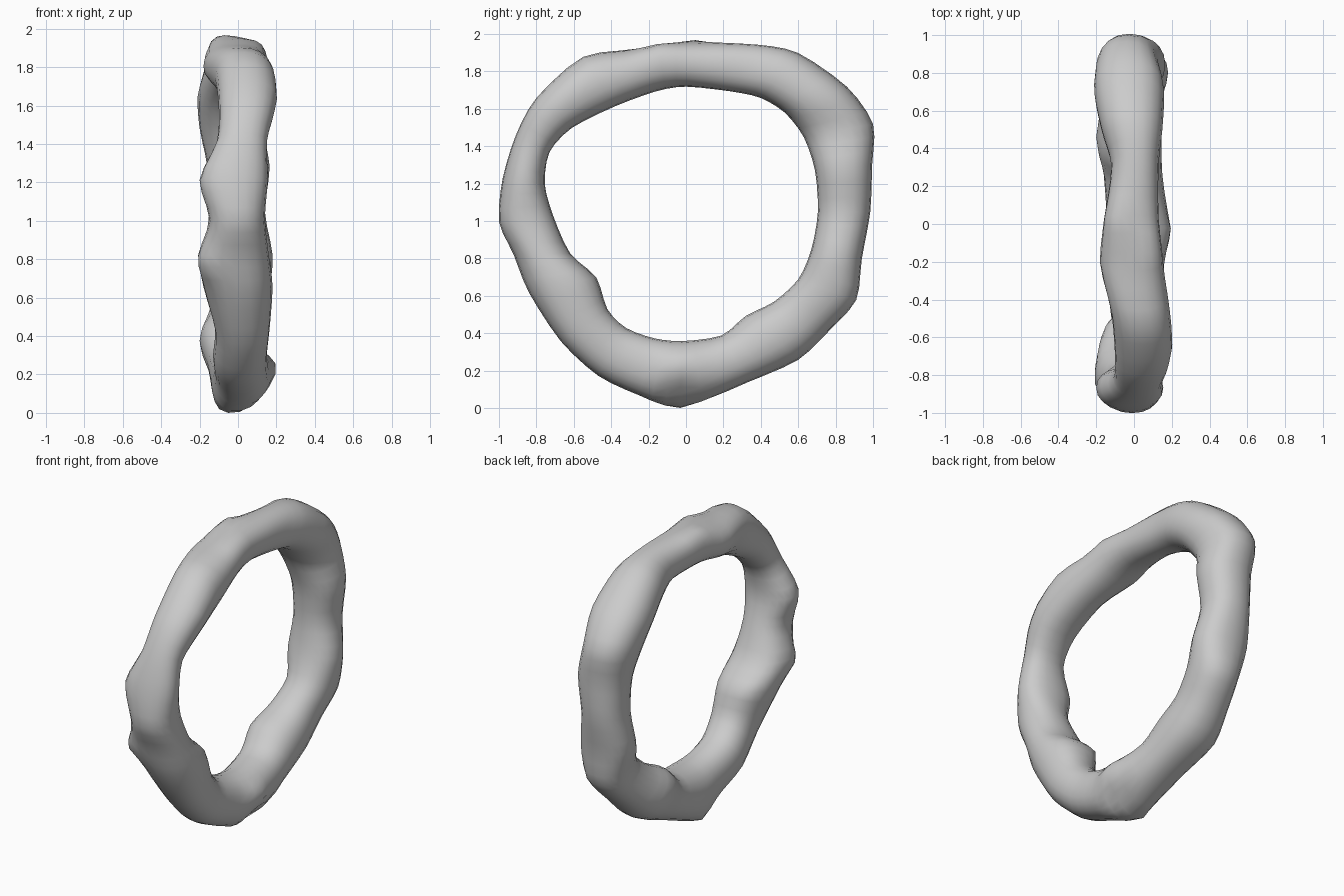
import bpy, bmesh, math
from mathutils import Vector

if "Cube" in bpy.data.objects:
    bpy.data.objects.remove(bpy.data.objects["Cube"])

# Ring stations: outer y, outer z, inner y, inner z, x min, x max
STATIONS = [
    (-.03, .00, -.02, .36, -.14, .185), (.33, .14, .19, .39, -.16, .15),
    (.60, .26, .32, .495, -.20, .145), (.77, .42, .47, .57, -.16, .14),
    (.91, .58, .60, .69, -.13, .165), (.94, .80, .67, .85, -.17, .18),
    (.985, 1.05, .705, 1.05, -.15, .14), (.995, 1.30, .69, 1.27, -.16, .165),
    (1.0, 1.52, .63, 1.45, -.20, .13), (.86, 1.72, .53, 1.58, -.21, .16),
    (.60, 1.90, .40, 1.66, -.17, .15), (.38, 1.945, .24, 1.695, -.12, .13),
    (.05, 1.955, .0, 1.72, -.155, .13), (-.25, 1.92, -.16, 1.695, -.18, .15),
    (-.55, 1.88, -.38, 1.615, -.12, .19), (-.80, 1.66, -.61, 1.50, -.10, .19),
    (-.91, 1.46, -.73, 1.37, -.11, .15), (-.98, 1.23, -.755, 1.20, -.20, .155),
    (-1.0, 1.0, -.71, 1.03, -.15, .14), (-.92, .82, -.62, .83, -.20, .16),
    (-.84, .62, -.48, .70, -.18, .18), (-.67, .36, -.42, .53, -.12, .165),
    (-.47, .175, -.32, .43, -.13, .15), (-.25, .07, -.17, .375, -.12, .16),
]
STEPS, SIDES = 3, 20

# Local lumps and dents: centre, push, radius
LUMPS = [
    ((.13, -.03, .06), (-.03, 0, .05), .10),     # tapered underside
    ((-.07, -.03, .02), (-.02, 0, -.01), .08),
    ((.20, -.03, .22), (.02, 0, .02), .08),      # low side knob
    ((-.12, .02, 1.93), (-.01, 0, .03), .10),    # crest
    ((.11, -.15, 1.90), (.01, 0, .03), .12),
    ((-.18, -.84, .77), (-.02, -.04, 0), .09),   # front lower knob
    ((-.13, -.49, .69), (0, .02, 0), .07),       # inner knob
    ((.20, -.64, 1.70), (.015, 0, 0), .09),      # upper side knob
]


def spline(a, b, c, d, t):
    """Catmull-Rom blend, slightly tightened to keep the lumps crisp."""
    m1, m2 = (c - a) * 0.4, (d - b) * 0.4
    return ((2*t**3 - 3*t*t + 1) * b + (t**3 - 2*t*t + t) * m1
            + (3*t*t - 2*t**3) * c + (t**3 - t*t) * m2)


def rounded(v, p=0.9):
    return math.copysign(abs(v) ** p, v)


# Lumpy ring swept through the stations
bm = bmesh.new()
rings = []
n = len(STATIONS)
for i in range(n):
    quad = [STATIONS[(i + k) % n] for k in (-1, 0, 1, 2)]
    for s in range(STEPS):
        oy, oz, iy, iz, x0, x1 = (spline(*vals, s / STEPS) for vals in zip(*quad))
        cy, cz, cx = (oy + iy) / 2, (oz + iz) / 2, (x0 + x1) / 2
        ring = []
        for k in range(SIDES):
            a = 2 * math.pi * k / SIDES
            r, w = rounded(math.cos(a)), rounded(math.sin(a))
            ring.append(bm.verts.new((cx + w * (x1 - x0) / 2,
                                      cy + r * (oy - iy) / 2,
                                      cz + r * (oz - iz) / 2)))
        rings.append(ring)
for i, ring in enumerate(rings):
    nxt = rings[(i + 1) % len(rings)]
    for k in range(SIDES):
        j = (k + 1) % SIDES
        bm.faces.new((ring[k], ring[j], nxt[j], nxt[k]))

# Push the lumps with a soft falloff
for v in bm.verts:
    start = v.co.copy()
    for centre, push, radius in LUMPS:
        d = (start - Vector(centre)).length / radius
        v.co += Vector(push) * math.exp(-d * d)

bmesh.ops.recalc_face_normals(bm, faces=bm.faces)
mesh = bpy.data.meshes.new("lumpy_ring")
zmin = min(v.co.z for v in bm.verts)
for v in bm.verts:
    v.co.z -= zmin
bm.to_mesh(mesh)
bm.free()
obj = bpy.data.objects.new("lumpy_ring", mesh)
bpy.context.collection.objects.link(obj)
for p in mesh.polygons:
    p.use_smooth = True
